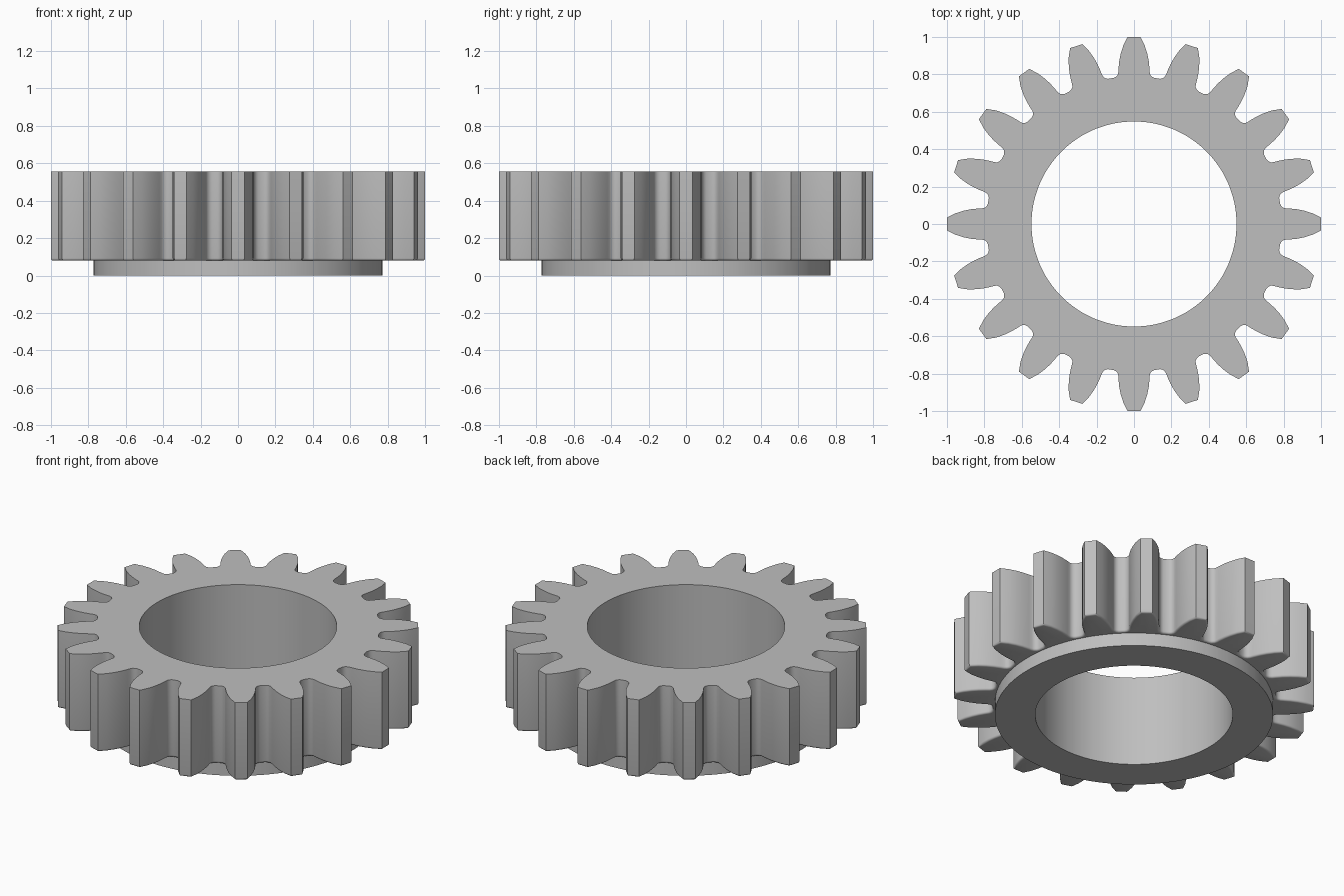
import bpy
import bmesh
from math import pi, sin, cos, atan2
from mathutils import Vector, Matrix

if "Cube" in bpy.data.objects:
    bpy.data.objects.remove(bpy.data.objects["Cube"])

TEETH = 20
TOP, SHOULDER = 0.555, 0.08
HUB_RADIUS, BORE_RADIUS = 0.772, 0.548
ROUND = 0.012

steel = bpy.data.materials.new("steel grey")
steel.use_nodes = True
colour = (0.52, 0.52, 0.52, 1)
steel.diffuse_color = colour
steel.node_tree.nodes["Principled BSDF"].inputs["Base Color"].default_value = colour

# Half a tooth pointing along +y, from the tip corner down to the root
half_tooth = [(0.034, 1.0), (0.057, 0.955), (0.071, 0.91), (0.079, 0.87),
              (0.083, 0.83), (0.084, 0.81), (0.088, 0.797), (0.097, 0.787),
              (0.108, 0.781)]
tooth = half_tooth[::-1] + [(-x, y) for x, y in half_tooth]

# Full tooth outline, counter-clockwise
outline = []
for i in range(TEETH):
    turn = Matrix.Rotation(2 * pi * i / TEETH, 2)
    outline += [turn @ Vector(p) for p in tooth]
count = len(outline)


def inset(points, distance):
    """Move every point of a closed outline inward by a distance."""
    moved = []
    for i, p in enumerate(points):
        a = (p - points[i - 1]).normalized()
        b = (points[(i + 1) % count] - p).normalized()
        n = Vector((-a.y - b.y, a.x + b.x)).normalized()
        moved.append(p + n * distance / max(0.5, n.dot(Vector((-a.y, a.x)))))
    return moved


def circle(radius):
    """Circle whose points share the angles of the tooth outline."""
    angles = [atan2(p.y, p.x) for p in outline]
    return [Vector((radius * cos(a), radius * sin(a))) for a in angles]


# Section of the gear as a closed stack of loops: teeth, rounded edge, hub, bore
loops = [(circle(BORE_RADIUS), TOP), (outline, TOP)]
for step in range(4):
    a = step / 3 * pi / 2
    loops.append((inset(outline, ROUND * (1 - cos(a))),
                  SHOULDER + ROUND * (1 - sin(a))))
loops += [(circle(HUB_RADIUS), SHOULDER), (circle(HUB_RADIUS), 0),
          (circle(BORE_RADIUS), 0)]

bm = bmesh.new()
rings = [[bm.verts.new((p.x, p.y, z)) for p in pts] for pts, z in loops]
for k, ring in enumerate(rings):
    below = rings[(k + 1) % len(rings)]
    for i in range(count):
        j = (i + 1) % count
        bm.faces.new((ring[i], below[i], below[j], ring[j]))
bmesh.ops.recalc_face_normals(bm, faces=bm.faces)

mesh = bpy.data.meshes.new("spur_gear")
bm.to_mesh(mesh)
bm.free()
mesh.materials.append(steel)
gear = bpy.data.objects.new("spur_gear", mesh)
bpy.context.collection.objects.link(gear)
bpy.context.view_layer.objects.active = gear
gear.select_set(True)
bpy.ops.object.shade_smooth_by_angle(angle=0.6)
